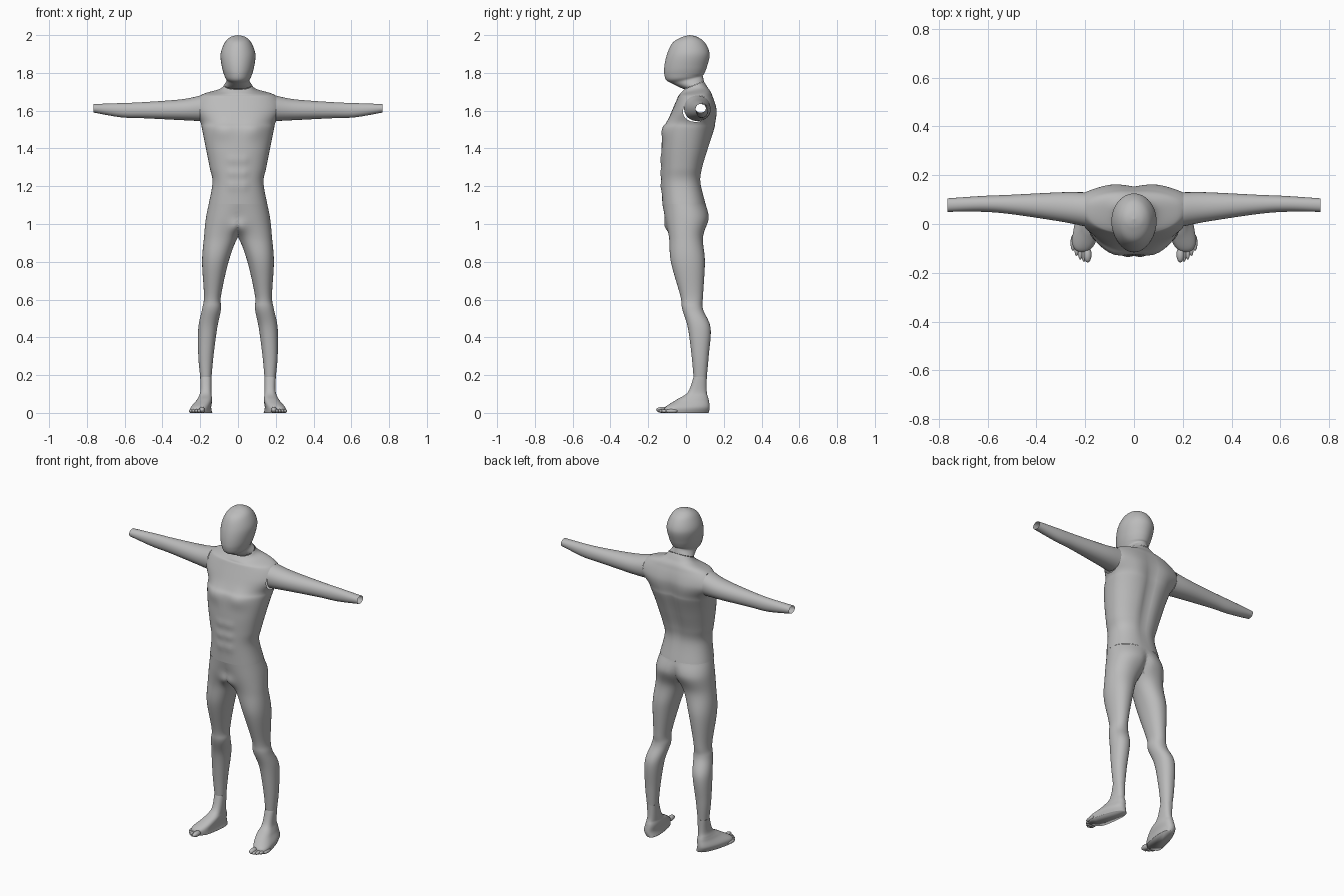
import bpy
import bmesh
from math import cos, sin, pi, exp
from mathutils import Matrix, Vector

default_cube = bpy.data.objects.get("Cube")
if default_cube:
    bpy.data.objects.remove(default_cube, do_unlink=True)

grey = bpy.data.materials.new("mannequin grey")
grey.use_nodes = True
grey.diffuse_color = (0.5, 0.5, 0.5, 1)
grey.node_tree.nodes["Principled BSDF"].inputs["Base Color"].default_value = grey.diffuse_color


def upright(along, across, depth):
    return Vector((across, depth, along))


def sideways(along, across, depth):
    return Vector((along, across, depth))


def centred(along):
    return 0.5


def level(along):
    return 0


def spline(before, start, end, after, f):
    """Catmull-Rom blend between two neighbouring stations."""
    return [q + f * (r - p + f * (2 * p - 5 * q + 4 * r - s + f * (3 * (q - r) + s - p))) / 2
            for p, q, r, s in zip(before, start, end, after)]


def power(value, exponent):
    return abs(value) ** exponent * (1 if value >= 0 else -1)


def symmetric(rows):
    """Expand (height, half width, front, back) rows to full stations."""
    return [(height, -half, half, front, back) for height, half, front, back in rows]


def loft(stations, place=upright, roundness=2.1, sides=48, steps=8,
         widest=centred, lean=level, warp=None, sole=False):
    """Skin rounded rings given as (along, across low, across high, depth low, depth high)."""
    bm = bmesh.new()
    keys = sorted(stations)
    padded = [keys[0]] + keys + [keys[-1]]
    samples = [spline(*padded[i:i + 4], step / steps)
               for i in range(len(keys) - 1) for step in range(steps)]
    samples.append(keys[-1])
    rings = []
    for along, left, right, front, back in samples:
        middle = front + widest(along) * (back - front)
        ring = []
        for k in range(sides):
            angle = 2 * pi * k / sides
            c = power(cos(angle), 2 / roundness)
            s = power(sin(angle), 2 / roundness)
            offset = s * (back - middle if s > 0 else middle - front)
            across = (left + right + c * (right - left)) / 2
            co = place(along + lean(along) * offset, across, middle + offset)
            if warp:
                warp(co, s)
            ring.append(bm.verts.new(co))
        rings.append(ring)
    for lower, upper in zip(rings, rings[1:]):
        for k in range(sides):
            n = (k + 1) % sides
            bm.faces.new((lower[k], lower[n], upper[n], upper[k]))
    if sole:
        bm.faces.new(rings[0][::-1])
    return bm


def trim(bm, x, keep_outer_side):
    """Cut straight across at x and discard one side."""
    bmesh.ops.bisect_plane(bm, geom=bm.verts[:] + bm.edges[:] + bm.faces[:],
                           plane_co=(x, 0, 0), plane_no=(1, 0, 0),
                           clear_inner=keep_outer_side, clear_outer=not keep_outer_side)


def finish(name, bm, mirrored=True):
    bmesh.ops.remove_doubles(bm, verts=bm.verts[:], dist=0.0001)
    mesh = bpy.data.meshes.new(name)
    bm.to_mesh(mesh)
    bm.free()
    mesh.materials.append(grey)
    for polygon in mesh.polygons:
        polygon.use_smooth = True
    part = bpy.data.objects.new(name, mesh)
    bpy.context.collection.objects.link(part)
    if mirrored:
        part.modifiers.new("Mirror", "MIRROR")


def sculptor(front_bumps, back_bumps):
    """Raise soft bumps given as (x, z, x radius, z radius, height)."""
    def warp(co, facing):
        rise = 0
        for x, z, x_radius, z_radius, height in (back_bumps if facing > 0 else front_bumps):
            distance = ((abs(co.x) - x) / x_radius) ** 2 + ((co.z - z) / z_radius) ** 2
            rise += height * exp(-distance)
        co.y += rise * facing
    return warp


# Seams shared by neighbouring parts
neck = (1.735, 0.073, -0.01, 0.095)
waist = (1.105, 0.155, -0.125, 0.105)
ankle = (0.19, 0.14, 0.2, 0.04, 0.11)
shoulder = 0.2


def neck_lean(height):
    """Rings slope down to the front only near the neck seam."""
    return max(0, 0.4 - 7 * abs(height - neck[0]))


def shoulder_widest(height):
    """The shoulders sit further back than the rest of the trunk."""
    return 0.5 + 0.15 * exp(-((height - 1.61) / 0.1) ** 2)


def foot_widest(height):
    """The foot is widest at the ball and narrows to the ankle."""
    return 0.27 + 1.2 * height


def splay(co, facing):
    """Turn the toes outward near the ground."""
    co.x -= 0.2 * (co.y + 0.05) * max(0, 1 - co.z / 0.09)


# Head: smooth faceless egg with a jutting chin
head = symmetric([
    neck,
    (1.76, 0.06, -0.07, 0.09),
    (1.78, 0.07, -0.11, 0.09),
    (1.83, 0.085, -0.115, 0.11),
    (1.9, 0.092, -0.1, 0.125),
    (1.96, 0.07, -0.07, 0.1),
    (1.99, 0.04, -0.02, 0.06),
    (2, 0, 0.02, 0.02)])
finish("head", loft(head, roundness=2, lean=neck_lean), mirrored=False)

# Torso: open at the waist, neck and armholes
torso = symmetric([
    waist,
    (1.22, 0.135, -0.13, 0.08),
    (1.3, 0.15, -0.13, 0.09),
    (1.4, 0.17, -0.13, 0.12),
    (1.5, 0.19, -0.12, 0.15),
    (1.54, shoulder, -0.1, 0.155),
    (1.61, 0.24, -0.07, 0.16),
    (1.68, shoulder, -0.04, 0.14),
    (1.71, 0.1, -0.03, 0.115),
    neck])
belly = [(0.03, height, 0.02, 0.024, 0.007) for height in (1.2, 1.27, 1.34)]
chest = [(0.085, 1.5, 0.06, 0.05, 0.015)]
spine = [(0, 1.42, 0.03, 0.2, -0.017)]
blades = [(0.1, 1.56, 0.05, 0.08, 0.007)]
bm = loft(torso, roundness=2.3, widest=shoulder_widest, lean=neck_lean,
          warp=sculptor(belly + chest, spine + blades))
trim(bm, 0, keep_outer_side=True)
trim(bm, shoulder, keep_outer_side=False)
finish("torso", bm)

# Arms: hollow sleeves from the armhole to an open wrist
arm = [
    (shoulder, -0.01, 0.13, 1.545, 1.68),
    (0.3, 0.01, 0.13, 1.55, 1.66),
    (0.5, 0.04, 0.12, 1.56, 1.645),
    (0.62, 0.05, 0.115, 1.565, 1.64),
    (0.765, 0.05, 0.105, 1.59, 1.635)]
finish("arms", loft(arm, place=sideways, sides=32))

# Legs: the two sides join across the hips and part at the crotch
leg = symmetric([waist]) + [
    (1.03, -0.08, 0.17, -0.11, 0.12),
    (0.93, 0, 0.18, -0.09, 0.09),
    (0.8, 0.05, 0.19, -0.08, 0.1),
    (0.62, 0.09, 0.18, -0.03, 0.09),
    (0.55, 0.09, 0.19, -0.02, 0.09),
    (0.45, 0.11, 0.21, 0.01, 0.13),
    (0.3, 0.13, 0.21, 0.03, 0.12),
    ankle]
groin = [(0, 0.98, 0.04, 0.04, 0.03)]
cleft = [(0, 1.03, 0.02, 0.05, -0.01)]
bm = loft(leg, roundness=2.15, warp=sculptor(groin, cleft))
trim(bm, 0, keep_outer_side=True)
finish("legs", bm)

# Feet: the ankle spreads into a splayed sole with five toes
foot = [
    ankle,
    (0.11, 0.14, 0.2, 0.01, 0.11),
    (0.07, 0.14, 0.22, -0.05, 0.12),
    (0.03, 0.15, 0.25, -0.11, 0.125),
    (0, 0.15, 0.25, -0.11, 0.12)]
bm = loft(foot, roundness=2.4, sides=40, widest=foot_widest, warp=splay, sole=True)
for i in range(5):
    radius = 0.01 if i else 0.016
    spot = Matrix.Translation((0.19 + 0.015 * i, 0.003 * i * i - 0.125, radius))
    stretch = Matrix.Diagonal((radius, 0.033, radius, 1))
    bmesh.ops.create_uvsphere(bm, u_segments=16, v_segments=10, radius=1, matrix=spot @ stretch)
finish("feet", bm)
